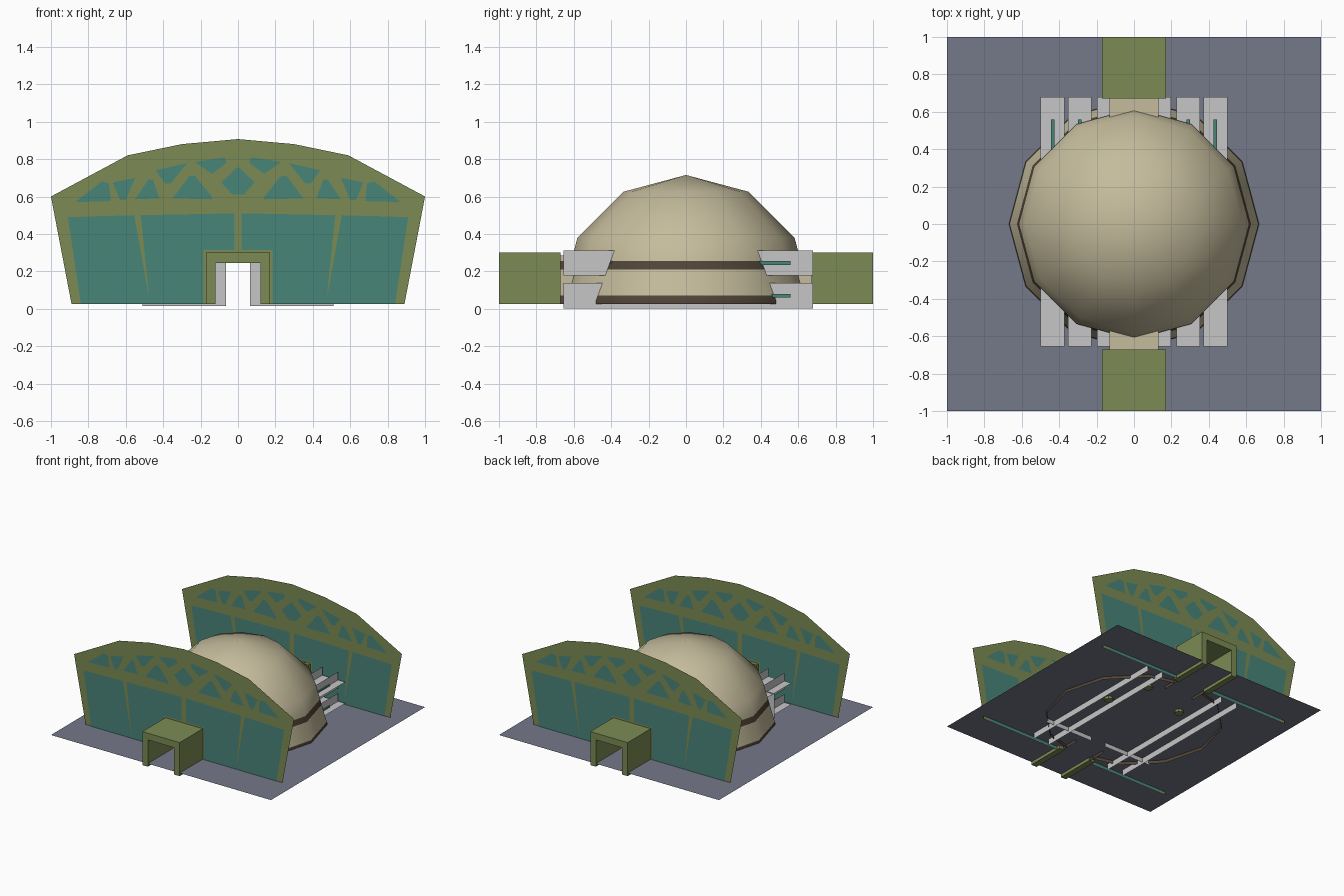
import bpy, bmesh, math
from mathutils import Vector

if "Cube" in bpy.data.objects:
    bpy.data.objects.remove(bpy.data.objects["Cube"])


def mat(name, r, g, b):
    m = bpy.data.materials.new(name)
    lin = [(c / 255 / 12.92 if c / 255 <= 0.04045 else ((c / 255 + 0.055) / 1.055) ** 2.4) for c in (r, g, b)]
    m.diffuse_color = (*lin, 1)
    m.use_nodes = True
    m.node_tree.nodes["Principled BSDF"].inputs["Base Color"].default_value = m.diffuse_color
    return m


OLIVE = mat("olive", 124, 139, 84)
TEAL = mat("teal", 72, 133, 121)
GROUND = mat("slate_ground", 117, 121, 136)
TAN = mat("tan", 197, 188, 156)
DARK = mat("dark_brown", 82, 69, 56)
GREY = mat("light_grey", 198, 198, 198)


def make(name, verts, faces, *mats, rule=None, smooth=False):
    me = bpy.data.meshes.new(name)
    me.from_pydata([tuple(v) for v in verts], [], faces)
    for m in mats:
        me.materials.append(m)
    for p in me.polygons:
        if rule:
            p.material_index = rule(p.center)
        p.use_smooth = smooth
    ob = bpy.data.objects.new(name, me)
    bpy.context.collection.objects.link(ob)
    return ob


def quads(name, rects, m):
    """Flat cards, each given by a corner and two edge vectors."""
    v, f = [], []
    for o, a, b in rects:
        o, a, b = Vector(o), Vector(a), Vector(b)
        f.append(tuple(range(len(v), len(v) + 4)))
        v += [o, o + a, o + a + b, o + b]
    return make(name, v, f, m)


def extrude_xz(name, pts, y0, y1, m):
    """Solid from a closed profile in x and z."""
    n = len(pts)
    v = [(x, y0, z) for x, z in pts] + [(x, y1, z) for x, z in pts]
    f = [tuple(range(n)), tuple(range(2 * n - 1, n - 1, -1))]
    f += [(i, i + n, (i + 1) % n + n, (i + 1) % n) for i in range(n)]
    ob = make(name, v, f, m)
    bm = bmesh.new()
    bm.from_mesh(ob.data)
    bmesh.ops.recalc_face_normals(bm, faces=bm.faces)
    bm.to_mesh(ob.data)
    bm.free()
    return ob


def mirrored(half):
    return half + [(-x, z) for x, z in reversed(half) if x != 0]


def stripe(c):
    return 1 if c.z < 0.07 or 0.21 < c.z < 0.255 else 0


# Ground sheet
quads("ground_sheet", [((-1, -1, 0.05), (2, 0, 0), (0, 2, 0))], GROUND)

# Dome: twelve-sided half sphere with two dark bands
R, ZC, N = 0.67, 0.045, 12
slope = lambda z: R - (z - ZC) * (R - R * math.sin(math.pi / 3)) / (R / 2)
rings = [(R, 0.025), (R, ZC)] + [(slope(z), z) for z in (0.07, 0.21, 0.255)]
rings += [(R * math.sin(math.radians(a)), ZC + R * math.cos(math.radians(a))) for a in (60, 30)]
verts = [(r * math.cos(2 * math.pi * i / N), r * math.sin(2 * math.pi * i / N), z)
         for r, z in rings for i in range(N)] + [(0, 0, ZC + R)]
faces = [(k * N + i, k * N + (i + 1) % N, (k + 1) * N + (i + 1) % N, (k + 1) * N + i)
         for k in range(len(rings) - 1) for i in range(N)]
last = (len(rings) - 1) * N
faces += [(last + i, last + (i + 1) % N, len(verts) - 1) for i in range(N)]
dome = make("dome", verts, faces, TAN, DARK, rule=stripe, smooth=True)

# Doorways cut through the dome front and back
bm = bmesh.new()
bm.from_mesh(dome.data)
for co, no in (((0.13, 0, 0), (1, 0, 0)), ((-0.13, 0, 0), (1, 0, 0)), ((0, 0, 0.27), (0, 0, 1))):
    low = [f for f in bm.faces if f.calc_center_median().z < 0.4]
    geom = low + list({e for f in low for e in f.edges}) + list({v for f in low for v in f.verts})
    bmesh.ops.bisect_plane(bm, geom=geom, plane_co=co, plane_no=no)
gone = [f for f in bm.faces if abs(f.calc_center_median().x) < 0.13 and f.calc_center_median().z < 0.27]
bmesh.ops.delete(bm, geom=gone, context='FACES')
bm.to_mesh(dome.data)
bm.free()

# Wall outlines and painted teal shapes (left half, mirrored)
wall_half = [(-0.12, 0.245), (-0.12, 0.025), (-0.89, 0.025), (-1, 0.6), (-0.59, 0.82), (-0.3, 0.88), (0, 0.907)]
panels = [
    [(-0.84, 0.026), (-0.91, 0.49), (-0.555, 0.5), (-0.475, 0.06), (-0.52, 0.5), (-0.02, 0.51),
     (-0.02, 0.315), (-0.185, 0.315), (-0.185, 0.026)],
    [(-0.87, 0.57), (-0.73, 0.68), (-0.69, 0.67), (-0.68, 0.575)],
    [(-0.67, 0.675), (-0.55, 0.7), (-0.6, 0.58), (-0.63, 0.58)],
    [(-0.55, 0.585), (-0.48, 0.69), (-0.455, 0.69), (-0.42, 0.59)],
    [(-0.44, 0.74), (-0.27, 0.78), (-0.36, 0.67), (-0.39, 0.67)],
    [(-0.35, 0.59), (-0.26, 0.71), (-0.23, 0.71), (-0.14, 0.6), (-0.14, 0.585)],
    [(-0.23, 0.785), (-0.07, 0.81), (-0.06, 0.78), (-0.14, 0.72)],
]
diamond = [(0, 0.76), (0.09, 0.675), (0.03, 0.61), (-0.03, 0.61), (-0.09, 0.675)]
shapes = panels + [[(-x, z) for x, z in p] for p in panels] + [diamond]

for side, s in (("front", -1), ("back", 1)):
    outline = mirrored(wall_half)
    y = 0.7 * s
    make(side + "_wall", [(x, y, z) for x, z in outline], [tuple(range(len(outline)))], OLIVE)
    v, f = [], []
    for off in (-0.003, 0.003):
        for p in shapes:
            f.append(tuple(range(len(v), len(v) + len(p))))
            v += [(x, y + off, z) for x, z in p]
    make(side + "_wall_panels", v, f, TEAL)

    # Entrance tunnel frame
    arch = [(-0.17, 0.025), (-0.17, 0.3), (0.17, 0.3), (0.17, 0.025),
            (0.12, 0.025), (0.12, 0.245), (-0.12, 0.245), (-0.12, 0.025)]
    extrude_xz(side + "_entrance_tunnel", arch, 0.67 * s, 1.0 * s, OLIVE)

    # Tan passage joining the tunnel to the dome
    prof = mirrored([(-0.132, z) for z in (0.025, 0.07, 0.21, 0.255, 0.285)])
    n = len(prof)
    make(side + "_passage", [(x, 0.52 * s, z) for x, z in prof] + [(x, 0.67 * s, z) for x, z in prof],
         [(i, i + 1, i + 1 + n, i + n) for i in range(n - 1)], TAN, DARK, rule=stripe)

# Long crossed fins through the dome, with a teal rod along each axis
for sx, side in ((-1, "left"), (1, "right")):
    fins = []
    for x, z in ((0.435, 0.07), (0.435, 0.245), (0.29, 0.07), (0.29, 0.245), (0.135, 0.245)):
        cx = sx * x
        fins.append(((cx, -0.655, z - 0.067), (0, 1.335, 0), (0, 0, 0.134)))
        fins.append(((cx - 0.064, -0.655, z), (0.128, 0, 0), (0, 1.335, 0)))
        rod = [(cx - 0.01, z - 0.01), (cx + 0.01, z - 0.01), (cx + 0.01, z + 0.01), (cx - 0.01, z + 0.01)]
        if x > 0.2:
            extrude_xz(side + "_rod", rod, -0.4, 0.56, TEAL)
    # lowest fins touch the base plane
    fins = [((o[0], o[1], max(o[2], 0)), a, b) for o, a, b in fins]
    quads(side + "_crossed_fins", fins, GREY)
    quads(side + "_cross_card", [((sx * 0.065, -0.42, 0.015), (sx * 0.445, 0, 0), (0, 0, 0.235))], GREY)
    quads(side + "_fin_keel", [((sx * x, -0.655, 0), (0, 1.335, 0), (0, 0, 0.02)) for x in (0.29, 0.435)], GREY)

# Small drums standing inside the dome
for x, y in ((0.23, 0.44), (-0.19, 0.3), (0.34, 0.11)):
    bpy.ops.mesh.primitive_cylinder_add(vertices=8, radius=0.035, depth=0.12, location=(x, y, 0.09))
    bpy.context.object.name = "drum"
    bpy.context.object.data.materials.append(OLIVE)
